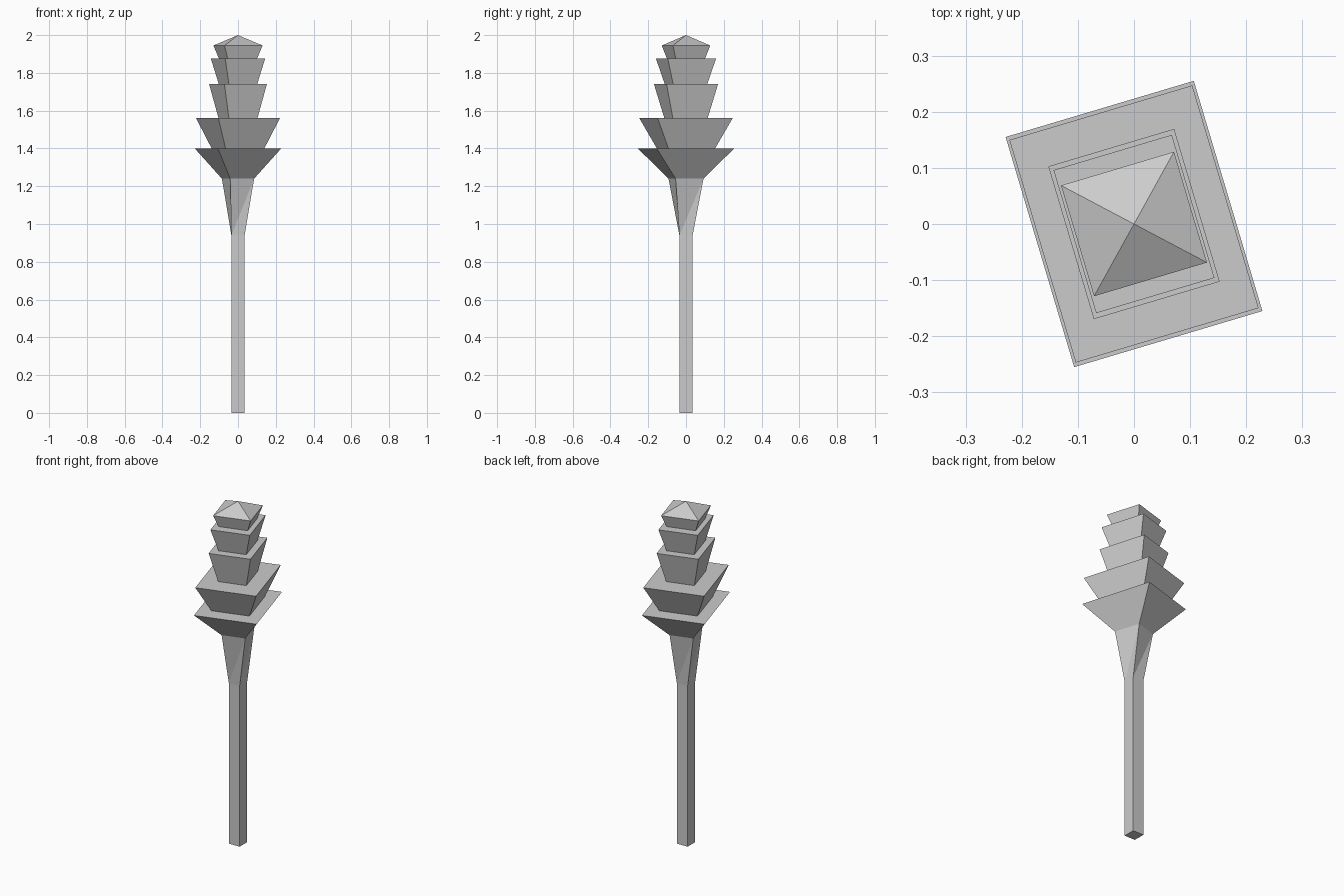
import bpy
import bmesh
from math import radians, cos, sin
from mathutils import Vector

cube = bpy.data.objects.get("Cube")
if cube:
    bpy.data.objects.remove(cube, do_unlink=True)

TURN = radians(16.6)

stone = bpy.data.materials.new("stone_grey")
stone.use_nodes = True
GREY = (0.6, 0.6, 0.6, 1)
stone.diffuse_color = GREY
stone.node_tree.nodes["Principled BSDF"].inputs["Base Color"].default_value = GREY


def ring(bm, a, b, z, turn):
    """Rectangle of half sizes a, b at height z, turned about z."""
    c, s = cos(turn), sin(turn)
    corners = ((-a, -b), (a, -b), (a, b), (-a, b))
    return [bm.verts.new((x * c - y * s, x * s + y * c, z)) for x, y in corners]


def loft(name, rings, apex=None, split=False):
    """Join rectangles bottom to top, closed by a flat lid or a pyramid."""
    bm = bmesh.new()
    loops = [ring(bm, *r) for r in rings]
    bm.faces.new(loops[0][::-1])
    for low, high in zip(loops, loops[1:]):
        for i in range(4):
            j = (i + 1) % 4
            if split:
                bm.faces.new((low[i], low[j], high[j]))
                bm.faces.new((low[i], high[j], high[i]))
            else:
                bm.faces.new((low[i], low[j], high[j], high[i]))
    top = loops[-1]
    if apex:
        tip = bm.verts.new(Vector((0, 0, apex)))
        for i in range(4):
            bm.faces.new((top[i], top[(i + 1) % 4], tip))
    else:
        bm.faces.new(top)
    mesh = bpy.data.meshes.new(name)
    bm.to_mesh(mesh)
    bm.free()
    mesh.materials.append(stone)
    obj = bpy.data.objects.new(name, mesh)
    bpy.context.collection.objects.link(obj)
    return obj


# Square shaft and the twisted neck that widens into the turned tiers
loft("shaft", [(0.035, 0.035, 0, 0), (0.035, 0.035, 0.94, 0)])
loft("neck", [(0.035, 0.035, 0.94, 0), (0.066, 0.077, 1.24, TURN)], split=True)

# Flared tiers: bottom half sizes, bottom z, top half sizes, top z
tiers = {
    "lower_bowl": (0.066, 0.077, 1.24, 0.175, 0.214, 1.40),
    "wide_tier": (0.107, 0.129, 1.40, 0.170, 0.207, 1.56),
    "middle_tier": (0.079, 0.096, 1.56, 0.117, 0.142, 1.74),
    "upper_tier": (0.078, 0.094, 1.74, 0.110, 0.133, 1.875),
}
for name, (a, b, z, c, d, top_z) in tiers.items():
    loft(name, [(a, b, z, TURN), (c, d, top_z, TURN)])

# Crown with its low pyramid roof
loft("crown", [(0.081, 0.081, 1.875, TURN), (0.105, 0.103, 1.945, TURN)], apex=2.0)
